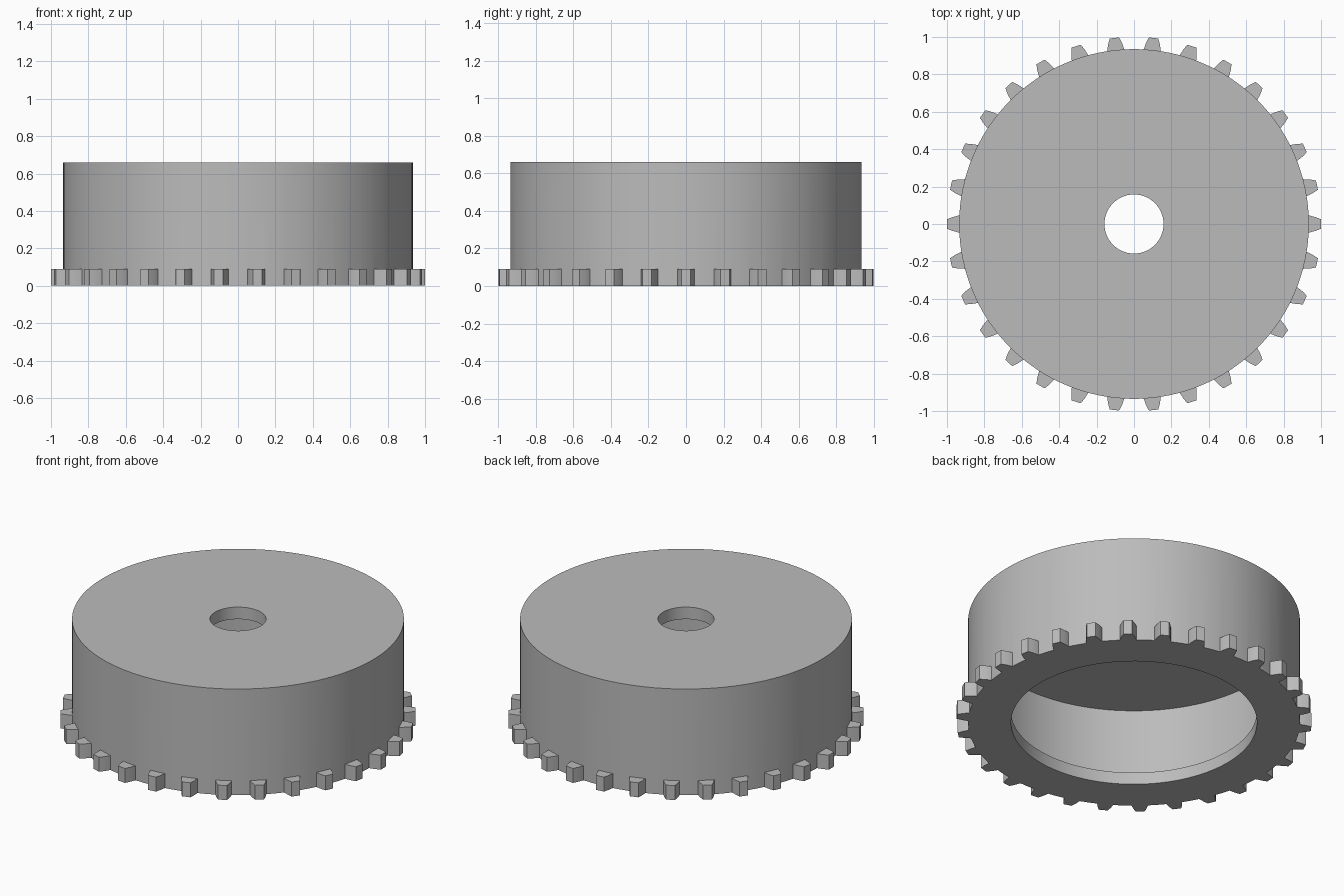
import bpy
import bmesh
import math
from mathutils import Matrix

cube = bpy.data.objects.get("Cube")
if cube:
    bpy.data.objects.remove(cube, do_unlink=True)

TEETH = 30
SEGMENTS = 120
OUTER, BORE, CAVITY, HOLE = 0.935, 0.693, 0.88, 0.158
HEIGHT, LIP, LID = 0.66, 0.075, 0.075
TOOTH_HEIGHT = 0.09

grey = bpy.data.materials.new("plain_grey")
grey.use_nodes = True
colour = (0.5, 0.5, 0.5, 1)
grey.diffuse_color = colour
grey.node_tree.nodes["Principled BSDF"].inputs["Base Color"].default_value = colour


def make_object(name, bm):
    bmesh.ops.recalc_face_normals(bm, faces=bm.faces)
    mesh = bpy.data.meshes.new(name)
    bm.to_mesh(mesh)
    bm.free()
    mesh.materials.append(grey)
    obj = bpy.data.objects.new(name, mesh)
    bpy.context.collection.objects.link(obj)
    return obj


# Hollow drum: a closed wall section turned around z
section = [(BORE, 0), (OUTER, 0), (OUTER, HEIGHT), (HOLE, HEIGHT),
           (HOLE, HEIGHT - LID), (CAVITY, HEIGHT - LID), (CAVITY, LIP), (BORE, LIP)]
bm = bmesh.new()
rings = []
for i in range(SEGMENTS):
    a = math.tau * i / SEGMENTS
    rings.append([bm.verts.new((r * math.cos(a), r * math.sin(a), z)) for r, z in section])
for i, ring in enumerate(rings):
    after = rings[(i + 1) % SEGMENTS]
    for j in range(len(section)):
        k = (j + 1) % len(section)
        bm.faces.new((ring[j], after[j], after[k], ring[k]))
drum = make_object("toothed_drum", bm)

# Tapered teeth around the bottom rim
flank = [(0.9, 0.05), (0.935, 0.046), (0.97, 0.037), (1.0, 0.025)]
outline = [(x, -w) for x, w in flank] + [(x, w) for x, w in reversed(flank)]
bm = bmesh.new()
for i in range(TEETH):
    turn = Matrix.Rotation(math.tau * i / TEETH, 3, "Z")
    low = [bm.verts.new(turn @ bm.verts.new((x, y, 0)).co) for x, y in outline]
    face = bm.faces.new(low)
    top = bmesh.ops.extrude_face_region(bm, geom=[face])["geom"]
    bmesh.ops.translate(bm, vec=(0, 0, TOOTH_HEIGHT),
                        verts=[v for v in top if isinstance(v, bmesh.types.BMVert)])
bmesh.ops.delete(bm, geom=[v for v in bm.verts if not v.link_faces], context="VERTS")
teeth = make_object("rim_teeth", bm)

# Fuse the teeth to the drum
union = drum.modifiers.new("teeth_union", "BOOLEAN")
union.operation = "UNION"
union.solver = "EXACT"
union.object = teeth
bpy.ops.object.select_all(action="DESELECT")
bpy.context.view_layer.objects.active = drum
drum.select_set(True)
bpy.ops.object.modifier_apply(modifier=union.name)
bpy.data.objects.remove(teeth, do_unlink=True)
bpy.ops.object.shade_smooth_by_angle(angle=math.radians(20))
